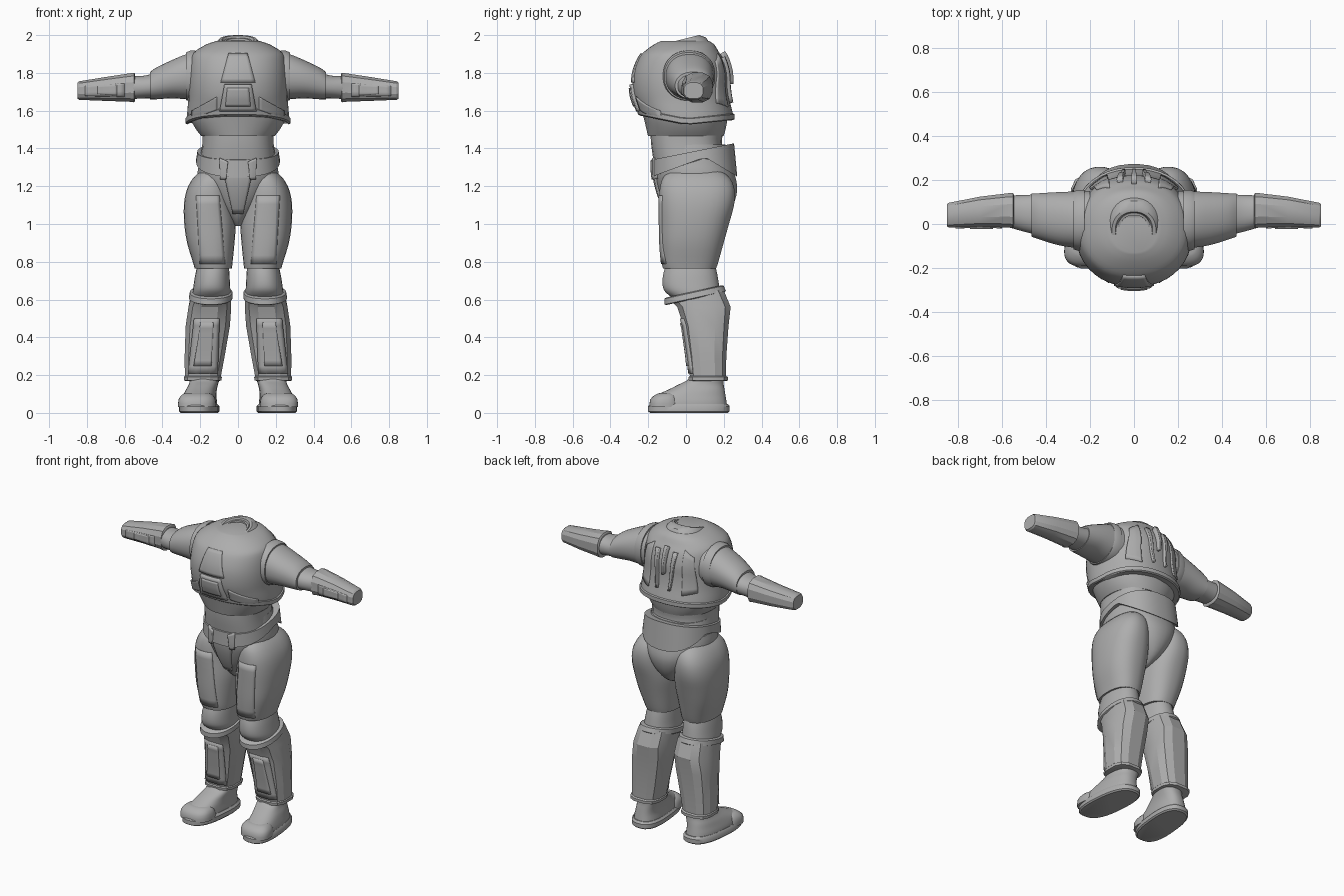
import bpy, bmesh, math
from mathutils import Vector
from mathutils.bvhtree import BVHTree

grey = bpy.data.materials.new("armour_grey")
grey.diffuse_color = (0.42, 0.42, 0.42, 1)


def finish(name, bm, mirror, angle, solid=0):
    """Turn a bmesh into a shaded object, optionally thickened and mirrored in x."""
    bmesh.ops.recalc_face_normals(bm, faces=bm.faces)
    tree = BVHTree.FromBMesh(bm)
    me = bpy.data.meshes.new(name)
    bm.to_mesh(me)
    bm.free()
    me.materials.append(grey)
    ob = bpy.data.objects.new(name, me)
    bpy.context.collection.objects.link(ob)
    if solid:
        m = ob.modifiers.new("thickness", 'SOLIDIFY')
        m.thickness, m.offset = solid * 2, 0
    if mirror:
        ob.modifiers.new("mirror", 'MIRROR')
    bpy.ops.object.select_all(action='DESELECT')
    ob.select_set(True)
    bpy.context.view_layer.objects.active = ob
    bpy.ops.object.shade_smooth_by_angle(angle=math.radians(angle))
    return tree


def catmull(rings, k):
    """Smoothly insert rings between the given ones."""
    out = []
    for i in range(len(rings) - 1):
        p = [rings[max(0, min(len(rings) - 1, i + d))] for d in (-1, 0, 1, 2)]
        for s in range(k):
            t = s / k
            out.append([0.5 * (2 * b + (c - a) * t + (2 * a - 5 * b + 4 * c - d) * t * t
                               + (3 * b - a - 3 * c + d) * t ** 3) for a, b, c, d in zip(*p)])
    return out + [rings[-1]]


def loft(name, rings, axis='z', sides=32, power=2.2, k=3, warp=None, mirror=False, angle=35):
    """Skin rings (t, lo, hi, lo, hi): position on the axis and bounds across it."""
    bm = bmesh.new()
    loops = []
    for t, a0, a1, b0, b1 in catmull(rings, k):
        loop = []
        for i in range(sides):
            w = 2 * math.pi * (i + 0.5) / sides
            c, s = math.cos(w), math.sin(w)
            u = (a0 + a1) / 2 + (a1 - a0) / 2 * math.copysign(abs(c) ** (2 / power), c)
            v = (b0 + b1) / 2 + (b1 - b0) / 2 * math.copysign(abs(s) ** (2 / power), s)
            co = Vector((u, v, t)) if axis == 'z' else Vector((t, u, v))
            loop.append(bm.verts.new(warp(co) if warp else co))
        loops.append(loop)
    for l0, l1 in zip(loops, loops[1:]):
        for i in range(sides):
            j = (i + 1) % sides
            bm.faces.new((l0[i], l0[j], l1[j], l1[i]))
    bm.faces.new(loops[0])
    bm.faces.new(loops[-1])
    return finish(name, bm, mirror, angle)


def panel(name, tree, corners, thick=0.009, side=-1, mirror=False, n=8):
    """Raised plate: a four-cornered (x, z) patch laid on a surface from front or back."""
    bm = bmesh.new()
    a, b, c, d = [Vector(p) for p in corners]
    grid = []
    for i in range(n + 1):
        row = []
        for j in range(n + 1):
            p = a.lerp(b, j / n).lerp(d.lerp(c, j / n), i / n)
            hit = tree.ray_cast(Vector((p.x, side, p.y)), Vector((0, -side, 0)))[0]
            if hit is None:
                hit = tree.find_nearest(Vector((p.x, side * 0.2, p.y)))[0]
            row.append(bm.verts.new(hit))
        grid.append(row)
    for i in range(n):
        for j in range(n):
            bm.faces.new((grid[i][j], grid[i][j + 1], grid[i + 1][j + 1], grid[i + 1][j]))
    finish(name, bm, mirror, 35, thick)


# Chest shell: hem rises towards the front
def hem(co):
    f = max(0, min(1, (1.68 - co.z) / 0.12))
    co.z += f * (0.05 * max(0, -co.y / 0.25) + 0.025 * max(0, co.y / 0.25))
    return co


chest = loft("chest_shell", [
    (1.53, -.26, .26, -.235, .24), (1.545, -.27, .27, -.25, .25), (1.58, -.27, .27, -.26, .245),
    (1.65, -.265, .265, -.275, .232), (1.73, -.265, .265, -.285, .222), (1.80, -.262, .262, -.28, .22),
    (1.87, -.252, .252, -.255, .2), (1.91, -.232, .232, -.225, .175), (1.95, -.17, .17, -.17, .15),
    (1.97, -.11, .11, -.13, .12)], sides=40, warp=hem)
loft("chest_hem", [(1.525, -.27, .27, -.245, .25), (1.53, -.278, .278, -.255, .258),
                   (1.555, -.278, .278, -.262, .258), (1.56, -.268, .268, -.255, .25)],
     k=1, sides=40, warp=hem)


# Neck collar with a sunken closed opening, tilted forward
def tilt(co):
    co.z += 0.25 * (co.y + 0.03)
    return co


loft("neck_collar", [(1.93, -.13, .13, -.16, .12), (1.955, -.115, .115, -.145, .105),
                     (1.975, -.1, .1, -.13, .07), (1.975, -.085, .085, -.11, .055),
                     (1.955, -.075, .075, -.105, .05)], k=1, warp=tilt)
loft("neck_ring", [(1.95, -.078, .078, -.105, .053), (1.966, -.074, .074, -.1, .05),
                   (1.966, -.065, .065, -.09, .04), (1.955, -.064, .064, -.09, .04)], k=1, warp=tilt)

# Chest plates and back ridges
panel("chest_centre_plate", chest, [(-.05, 1.9), (.05, 1.9), (.09, 1.75), (-.09, 1.75)], .007)
panel("chest_box", chest, [(-.07, 1.74), (.07, 1.74), (.095, 1.6), (-.095, 1.6)], .014)
panel("chest_box_face", chest, [(-.055, 1.72), (.055, 1.72), (.065, 1.63), (-.065, 1.63)], .02)
panel("chest_flank_plate", chest, [(.11, 1.675), (.24, 1.6), (.24, 1.56), (.11, 1.605)], .009, mirror=True)
panel("back_centre_ridge", chest, [(-.012, 1.9), (.012, 1.9), (.006, 1.74), (-.006, 1.74)], .03, 1)
panel("back_side_ridge", chest, [(.05, 1.88), (.075, 1.88), (.05, 1.64), (.038, 1.64)], .018, 1, True)
panel("back_outer_plate", chest, [(.11, 1.9), (.17, 1.86), (.2, 1.64), (.12, 1.62)], .008, 1, True)

# Midriff and abdomen
loft("rib_band", [(1.6, -.26, .26, -.235, .23), (1.55, -.25, .25, -.222, .22),
                  (1.5, -.222, .222, -.21, .21), (1.465, -.195, .195, -.202, .2)])
loft("abdomen", [(1.5, -.19, .19, -.19, .2), (1.42, -.19, .19, -.185, .19),
                 (1.33, -.2, .2, -.172, .21)], power=2.5)

# Pelvis, narrowing to the crotch
pelvis = loft("pelvis", [(1.42, -.19, .19, -.165, .21), (1.33, -.205, .205, -.168, .235),
                         (1.25, -.215, .215, -.165, .262), (1.18, -.185, .185, -.15, .272),
                         (1.1, -.13, .13, -.12, .25), (1.03, -.06, .06, -.08, .2),
                         (0.99, -.02, .02, -.04, .13)])


# Belt: top edge rises to the back, lower edge peaks at the sides
def belt_slope(co):
    if co.z > 1.3:
        co.z = 1.34 + 0.2 * (co.y + 0.18)
    else:
        co.z = 1.25 + 0.37 * (min(co.y, 0.1) + 0.18) - 0.6 * max(0, co.y - 0.1)
    return co


loft("belt", [(1.2, -.21, .21, -.172, .255), (1.2, -.222, .222, -.183, .272),
              (1.4, -.215, .215, -.182, .255), (1.4, -.2, .2, -.165, .235)],
     k=1, sides=40, power=2.4, warp=belt_slope)
panel("groin_plate", pelvis, [(-.075, 1.27), (.075, 1.27), (.025, 1.06), (-.025, 1.06)], .012)
panel("belt_clasp", pelvis, [(.05, 1.33), (.09, 1.35), (.085, 1.24), (.06, 1.24)], .026, mirror=True)

# Arms: shoulder rim, sleeve, elbow and gauntlet
loft("shoulder_rim", [(.225, -.12, .155, 1.65, 1.92), (.255, -.122, .155, 1.65, 1.918),
                      (.275, -.115, .148, 1.655, 1.908)], 'x', k=1, mirror=True)
loft("sleeve", [(.2, -.11, .15, 1.66, 1.91), (.27, -.108, .148, 1.66, 1.9), (.35, -.095, .145, 1.665, 1.868),
                (.43, -.07, .14, 1.66, 1.83), (.465, -.058, .138, 1.66, 1.805)], 'x', mirror=True)
loft("elbow", [(.44, -.05, .135, 1.665, 1.8), (.5, -.035, .132, 1.665, 1.785),
               (.57, -.015, .13, 1.66, 1.785)], 'x', mirror=True)
gauntlet = loft("gauntlet", [(.545, -.01, .135, 1.65, 1.795), (.55, -.022, .143, 1.642, 1.803),
                             (.57, -.018, .142, 1.645, 1.8), (.7, -.014, .126, 1.65, 1.78),
                             (.84, -.018, .098, 1.656, 1.757), (.85, -.012, .092, 1.662, 1.75)],
                'x', sides=12, power=2.6, k=1, mirror=True, angle=25)
panel("gauntlet_strip", gauntlet, [(.6, 1.745), (.81, 1.73), (.81, 1.68), (.6, 1.675)], .005, mirror=True)
panel("gauntlet_screen", gauntlet, [(.64, 1.735), (.745, 1.73), (.745, 1.69), (.64, 1.685)], .01, mirror=True)

# Legs: thigh, knee, shin
thigh = loft("thigh", [(1.28, .06, .2, -.09, .19), (1.24, .045, .24, -.125, .235), (1.18, .035, .272, -.14, .258),
                       (1.1, .025, .287, -.142, .255), (1.0, .012, .285, -.14, .228), (.9, .018, .27, -.138, .2),
                       (.8, .028, .24, -.13, .172), (.765, .032, .23, -.122, .16)],
             power=2.4, mirror=True)
panel("thigh_front_plate", thigh, [(.1, 1.15), (.22, 1.15), (.2, .79), (.07, .79)], .005, mirror=True)
loft("knee", [(.8, .05, .21, -.1, .15), (.74, .045, .225, -.12, .165), (.68, .042, .235, -.125, .175),
              (.64, .04, .24, -.11, .18), (.6, .045, .24, -.06, .18)], mirror=True)


def shin_top(co):  # upper rim of the shin slopes up to the back
    if co.z > .6:
        co.z += 0.22 * (co.y - .05)
    return co


loft("shin_rim", [(.605, .034, .25, -.105, .205), (.61, .028, .26, -.115, .212), (.64, .03, .255, -.115, .2),
                  (.645, .04, .245, -.105, .19)], k=1, mirror=True, warp=shin_top)
shin = loft("shin", [(.625, .035, .25, -.085, .2), (.56, .033, .265, -.05, .24), (.46, .04, .28, -.015, .228),
                     (.3, .068, .285, .008, .216), (.195, .088, .284, .018, .214), (.19, .083, .289, .01, .226),
                     (.172, .085, .289, .012, .226), (.168, .1, .275, .03, .21)],
            sides=12, power=2.8, k=1, mirror=True, angle=25, warp=shin_top)
panel("shin_plate", shin, [(.1, .5), (.23, .5), (.262, .21), (.11, .21)], .008, mirror=True)
panel("shin_inset", shin, [(.13, .48), (.2, .48), (.23, .25), (.14, .25)], .015, mirror=True)


# Boots, toes turned slightly outwards
def splay(co):
    co.x -= 0.09 * (co.y - 0.05)
    return co


loft("boot", [(.03, .11, .295, -.185, .22), (.06, .112, .293, -.182, .215), (.09, .115, .285, -.165, .21),
              (.12, .115, .275, -.1, .205), (.15, .11, .262, -.04, .2), (.18, .105, .258, .015, .198),
              (.23, .11, .255, .035, .195)], power=2.5, mirror=True, warp=splay)
loft("sole", [(0, .108, .296, -.19, .222), (.008, .1, .304, -.202, .232), (.035, .1, .304, -.202, .232),
              (.048, .11, .295, -.19, .222)], k=1, power=2.6, mirror=True, warp=splay)
loft("toe_cap", [(.03, .102, .302, -.195, -.02), (.07, .105, .3, -.19, -.03), (.095, .12, .283, -.165, -.04),
                 (.105, .14, .265, -.14, -.06)], k=2, power=2.6, mirror=True, warp=splay)
